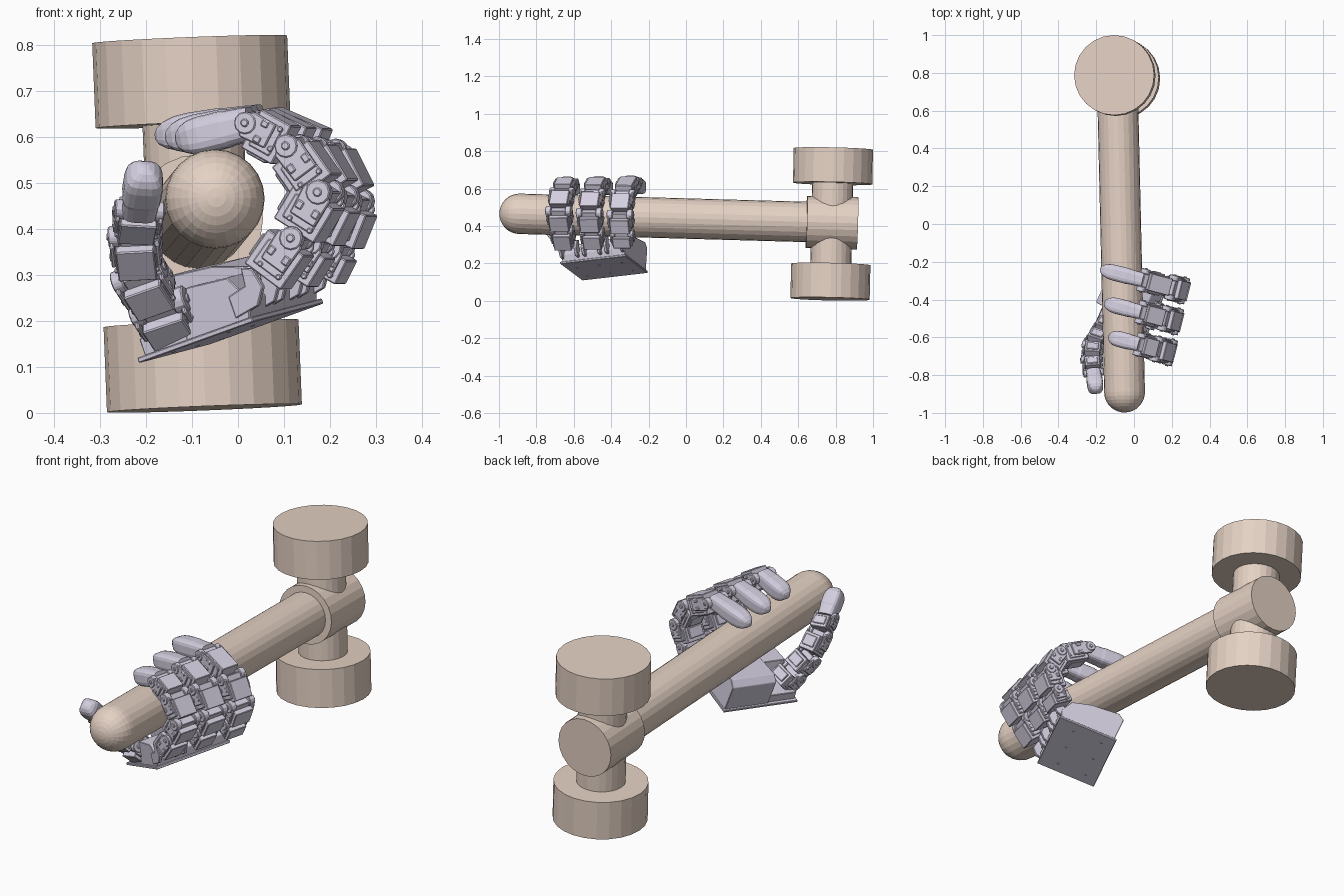
import bpy, bmesh, math
from mathutils import Vector as V, Matrix

if "Cube" in bpy.data.objects:
    bpy.data.objects.remove(bpy.data.objects["Cube"])


def material(name, col):
    m = bpy.data.materials.new(name)
    m.diffuse_color = (*col, 1)
    m.use_nodes = True
    m.node_tree.nodes["Principled BSDF"].inputs["Base Color"].default_value = m.diffuse_color
    return m


TAN = material("tan", (0.78, 0.64, 0.55))
LILAC = material("lilac", (0.66, 0.62, 0.74))


def finish(bm, name, mat, bevel=0):
    bmesh.ops.recalc_face_normals(bm, faces=bm.faces)
    me = bpy.data.meshes.new(name)
    bm.to_mesh(me)
    bm.free()
    me.materials.append(mat)
    ob = bpy.data.objects.new(name, me)
    bpy.context.collection.objects.link(ob)
    if bevel:
        b = ob.modifiers.new("bevel", "BEVEL")
        b.width, b.segments, b.limit_method = bevel, 1, "ANGLE"
    return ob


def frame(origin, x, y):
    """Matrix with its x axis along x and y axis close to y."""
    x = V(x).normalized()
    z = x.cross(V(y)).normalized()
    y = z.cross(x)
    m = Matrix((x, y, z)).transposed().to_4x4()
    m.translation = V(origin)
    return m


def box(bm, m, centre, size):
    bmesh.ops.create_cube(bm, size=1, matrix=m @ Matrix.Translation(centre) @ Matrix.Diagonal((*size, 1)))


def rod(bm, a, b, r, n=24):
    a, b = V(a), V(b)
    d = b - a
    m = Matrix.Translation((a + b) / 2) @ d.to_track_quat("Z", "Y").to_matrix().to_4x4()
    bmesh.ops.create_cone(bm, cap_ends=True, segments=n, radius1=r, radius2=r, depth=d.length, matrix=m)


def prism(bm, m, profile, y0, y1):
    """Extrude an x-z profile along local y."""
    rows = [[bm.verts.new(m @ V((x, y, z))) for x, z in profile] for y in (y0, y1)]
    bm.faces.new(rows[0])
    bm.faces.new(rows[1][::-1])
    n = len(profile)
    for i in range(n):
        j = (i + 1) % n
        bm.faces.new((rows[0][i], rows[1][i], rows[1][j], rows[0][j]))


# ---------- mallet ----------
def rod_object(name, a, b, r):
    bm = bmesh.new()
    rod(bm, a, b, r)
    return finish(bm, name, TAN)


butt, joint = V((-0.05, -0.89, 0.465)), V((-0.087, 0.7, 0.42))
axis = (joint - butt).normalized()
rod_object("handle", butt, joint, 0.108)
rod_object("head_collar", butt + axis * 1.535, butt + axis * 1.808, 0.14)
bm = bmesh.new()
bmesh.ops.create_uvsphere(bm, u_segments=24, v_segments=16, radius=0.108,
                          matrix=Matrix.Translation(butt) @ axis.to_track_quat("Z", "Y").to_matrix().to_4x4())
finish(bm, "handle_butt", TAN)
low, high = V((-0.073, 0.77, 0.010)), V((-0.105, 0.788, 0.812))
up = (high - low).normalized()
rod_object("head_neck", low + up * 0.1, high - up * 0.1, 0.11)
rod_object("lower_head", low, low + up * 0.185, 0.212)
rod_object("upper_head", high - up * 0.185, high, 0.212)

# ---------- palm ----------
corner = V((-0.216, -0.555, 0.108))
U, W = V((0.862, -0.414, 0.31)), V((0.35, 0.93, 0.088))
P = frame(corner, U, W)
bm = bmesh.new()
box(bm, P, (0.145, 0.193, 0.006), (0.29, 0.385, 0.012))
prism(bm, P, [(0.01, 0.01), (0.28, 0.01), (0.295, 0.05), (0.26, 0.12), (0.17, 0.15), (0.03, 0.165), (0.0, 0.14)], 0.15, 0.378)
prism(bm, P, [(0.12, 0.01), (0.28, 0.01), (0.295, 0.05), (0.26, 0.11), (0.16, 0.12)], 0.01, 0.16)
box(bm, P, (0.07, 0.08, 0.03), (0.11, 0.14, 0.04))
for k in range(3):  # curved finger mounts
    y = 0.06 + 0.132 * k
    for s in (-0.045, 0.045):
        prism(bm, P, [(0.25, 0.02), (0.31, 0.03), (0.335, 0.065), (0.325, 0.11), (0.30, 0.12), (0.295, 0.08), (0.25, 0.07)],
              y + s - 0.008, y + s + 0.008)
    for x in (0.06, 0.2):
        rod(bm, P @ V((x, 0.06 + 0.132 * k, -0.002)), P @ V((x, 0.06 + 0.132 * k, 0.01)), 0.006, 8)
finish(bm, "palm", LILAC, 0.004)


# ---------- articulated fingers ----------
def segment(bm, p, q, side, w, h):
    """Motor block with bracket plates, pivot discs and screws."""
    p, q = V(p), V(q)
    L = (q - p).length
    m = frame(p, q - p, side)
    box(bm, m, (L * 0.5, 0, 0.006), (L * 0.74, w * 0.80, h))
    box(bm, m, (L * 0.5, 0, 0.006), (L * 0.5, w * 0.88, h * 0.72))
    box(bm, m, (L * 0.52, 0, h * 0.5), (L * 0.46, w * 0.6, h * 0.26))
    for s in (-1, 1):
        y = s * w * 0.47
        prism(bm, m, [(L * 0.4, -h * 0.3), (L * 0.95, -h * 0.32), (L + h * 0.25, 0), (L * 0.98, h * 0.34), (L * 0.4, h * 0.3)],
              y - 0.005, y + 0.005)
        rod(bm, m @ V((L, s * w * 0.3, 0)), m @ V((L, s * w * 0.54, 0)), h * 0.26, 12)
        rod(bm, m @ V((L, s * w * 0.5, 0)), m @ V((L, s * w * 0.58, 0)), h * 0.10, 8)
        for dz in (-0.25, 0.25):
            rod(bm, m @ V((L * 0.3, y * 0.8, h * dz)), m @ V((L * 0.3, y * 1.0, h * dz)), 0.007, 8)
            box(bm, m, (L * 0.62, y * 1.08, h * dz * 0.8), (L * 0.16, 0.008, h * 0.16))
    box(bm, m, (L * 0.97, 0, 0), (h * 0.3, w * 0.62, h * 0.4))


def fingertip(name, p, q, side, w, h):
    """Pad with a rounded end."""
    p, q = V(p), V(q)
    L = (q - p).length
    m = frame(p, q - p, side)
    bm = bmesh.new()
    rings, n = [], 16
    sections = [(0.0, 0.88), (0.3, 0.95), (0.36, 1.0), (0.66, 1.0)]
    sections += [(0.66 + 0.34 * math.sin(t), math.cos(t)) for t in (0.4, 0.75, 1.1, 1.4)]
    for x, k in sections:
        ring = []
        for i in range(n):
            a = math.tau * (i + 0.5) / n
            c, s = math.cos(a), math.sin(a)
            ring.append(bm.verts.new(m @ V((x * L, math.copysign(abs(c) ** 0.55, c) * w / 2 * k,
                                           math.copysign(abs(s) ** 0.55, s) * h / 2 * k))))
        rings.append(ring)
    for a, b in zip(rings, rings[1:]):
        for i in range(n):
            bm.faces.new((a[i], a[(i + 1) % n], b[(i + 1) % n], b[i]))
    bm.faces.new(rings[0])
    bm.faces.new(rings[-1])
    finish(bm, name, LILAC)


def chain(name, pts, side, sizes):
    bm = bmesh.new()
    for p, q, (w, h) in zip(pts, pts[1:-1], sizes):
        segment(bm, p, q, side, w, h)
    finish(bm, name, LILAC, 0.003)
    fingertip(name + "_tip", pts[-2], pts[-1], side, *sizes[-1])


front = [(0.06, 0.28), (0.13, 0.38), (0.19, 0.48), (0.12, 0.58), (0.03, 0.63), (-0.135, 0.59)]
rear = [(0.18, 0.29), (0.215, 0.36), (0.255, 0.46), (0.20, 0.57), (0.05, 0.635), (-0.18, 0.60)]
for i, name in enumerate(("front_finger", "middle_finger", "rear_finger")):
    t = i / 2
    pts = []
    for a, b in zip(front, rear):
        x, z = V(a).lerp(V(b), t)
        pts.append((x, -0.63 + 0.345 * t - 0.26 * x, z))
    chain(name, pts, (0.25, 1, 0),
          [(0.12, 0.10), (0.13, 0.105), (0.125, 0.10), (0.115, 0.095), (0.085, 0.082)])

# ---------- thumb ----------
thumb = [(-0.13, -0.53, 0.17), (-0.17, -0.59, 0.23), (-0.215, -0.65, 0.30), (-0.225, -0.72, 0.385),
         (-0.215, -0.785, 0.44), (-0.2, -0.89, 0.535)]
chain("thumb", thumb, (1, -0.2, 0.2), [(0.12, 0.11), (0.11, 0.10), (0.105, 0.09), (0.10, 0.085), (0.085, 0.085)])
